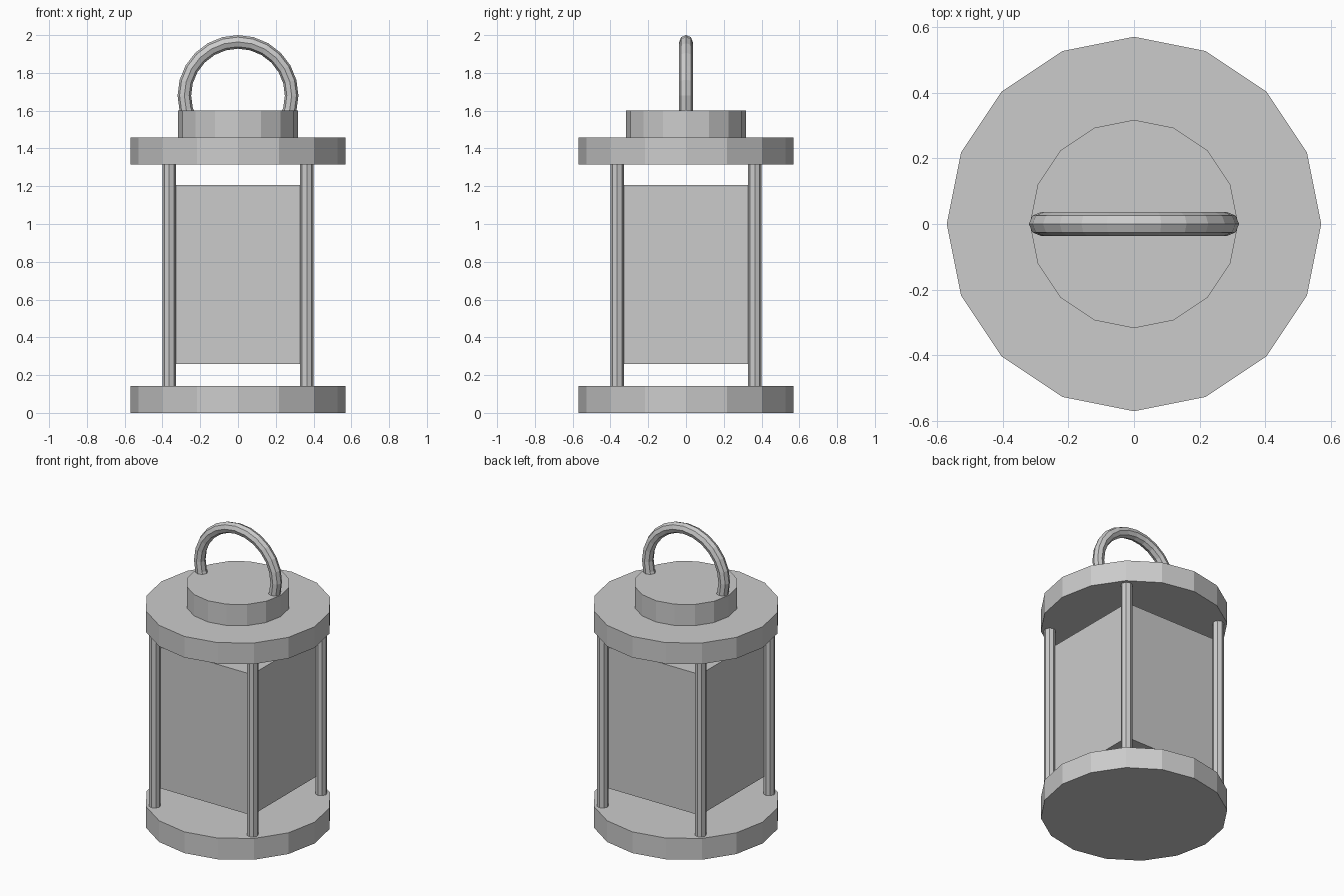
import bpy
import math

if "Cube" in bpy.data.objects:
    bpy.data.objects.remove(bpy.data.objects["Cube"])


def cylinder(name, radius, z0, z1, sides, x=0.0, y=0.0):
    bpy.ops.mesh.primitive_cylinder_add(
        vertices=sides, radius=radius, depth=z1 - z0,
        location=(x, y, (z0 + z1) / 2))
    bpy.context.object.name = name
    return bpy.context.object


# Base, roof plate and cap
cylinder("base", 0.57, 0.0, 0.143, 16)
cylinder("roof_plate", 0.57, 1.315, 1.457, 16)
cylinder("cap", 0.317, 1.457, 1.60, 16)

# Square glass body floating between the plates
bpy.ops.mesh.primitive_cube_add(size=1, location=(0, 0, (0.26 + 1.207) / 2))
glass = bpy.context.object
glass.name = "glass_body"
glass.scale = (0.69, 0.69, 0.947)

# Corner posts
for sx, side in ((-1, "left"), (1, "right")):
    for sy, end in ((-1, "front"), (1, "back")):
        cylinder(f"{end}_{side}_post", 0.036, 0.13, 1.33, 8,
                 sx * 0.364, sy * 0.364)

# Carrying ring, its lower part sunk into the cap
bpy.ops.mesh.primitive_torus_add(
    major_radius=0.284, minor_radius=0.036, major_segments=24,
    minor_segments=8, location=(0, 0, 1.68), rotation=(math.pi / 2, 0, 0))
bpy.context.object.name = "handle_ring"
